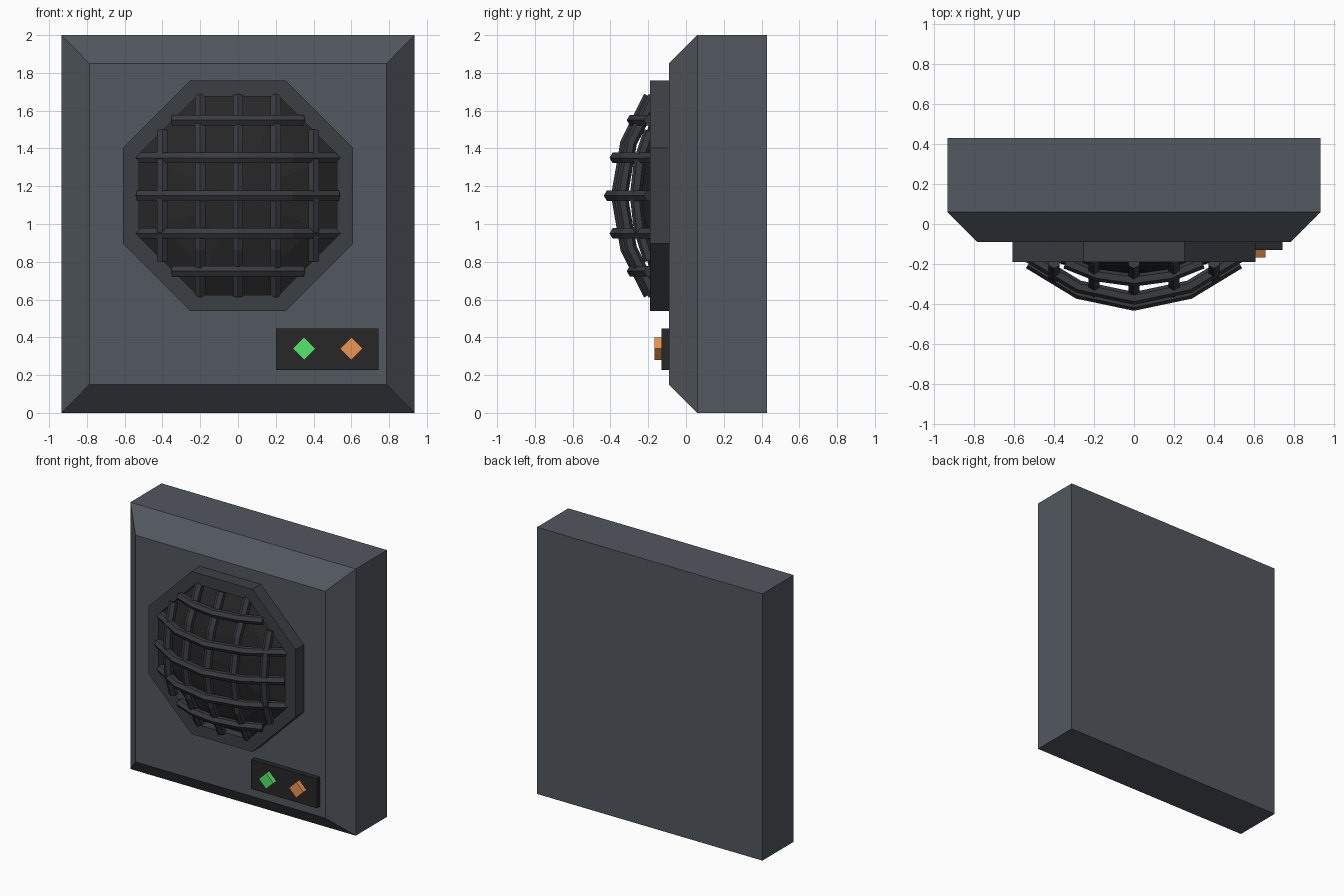
import bpy, bmesh
from math import cos, sin, pi
from mathutils import Vector

if "Cube" in bpy.data.objects:
    bpy.data.objects.remove(bpy.data.objects["Cube"])

CZ = 1.15            # height of the speaker centre
APO = 0.525          # inner apothem of the octagonal rim


def material(name, rgb):
    m = bpy.data.materials.new(name)
    m.diffuse_color = (*rgb, 1)
    m.use_nodes = True
    m.node_tree.nodes["Principled BSDF"].inputs["Base Color"].default_value = m.diffuse_color
    return m


body_mat = material("slate", (0.085, 0.097, 0.115))
rim_mat = material("dark_slate", (0.045, 0.051, 0.057))
bar_mat = material("charcoal", (0.040, 0.043, 0.050))
dark_mat = material("near_black", (0.020, 0.020, 0.021))
green_mat = material("green", (0.09, 0.80, 0.14))
orange_mat = material("orange", (0.85, 0.30, 0.085))


def loft(name, rings, mat, closed=False):
    """Skin a list of equal-length point rings; cap the ends or close the loop."""
    bm = bmesh.new()
    vs = [[bm.verts.new(p) for p in r] for r in rings]
    n = len(vs[0])
    pairs = list(zip(vs, vs[1:]))
    if closed:
        pairs.append((vs[-1], vs[0]))
    else:
        bm.faces.new(vs[0])
        bm.faces.new(vs[-1])
    for a, b in pairs:
        for i in range(n):
            j = (i + 1) % n
            bm.faces.new((a[i], a[j], b[j], b[i]))
    bmesh.ops.recalc_face_normals(bm, faces=bm.faces[:])
    me = bpy.data.meshes.new(name)
    bm.to_mesh(me)
    bm.free()
    me.materials.append(mat)
    ob = bpy.data.objects.new(name, me)
    bpy.context.collection.objects.link(ob)
    return ob


def rect(x0, x1, z0, z1, y):
    return [(x0, y, z0), (x1, y, z0), (x1, y, z1), (x0, y, z1)]


def polygon(n, r, y, turn=0.0, cx=0.0, cz=CZ):
    return [(cx + r * cos(turn + 2 * pi * i / n), y, cz + r * sin(turn + 2 * pi * i / n))
            for i in range(n)]


def octagon(apothem, y):
    return polygon(8, apothem / cos(pi / 8), y, pi / 8)


def bar(name, d, depth, vertical):
    """Six-sided bar bowed over the opening, at offset d from its centre."""
    half = min(APO, APO * 2 ** 0.5 - abs(d))
    path = []
    for t in (-1, -0.53, 0, 0.53, 1):
        u = t * half
        y = -0.19 - depth * (1 - (u * u + d * d) / 0.53 ** 2)
        path.append((u, min(y, -0.16)))
    rings = []
    for i, (u, y) in enumerate(path):
        a, b = path[max(i - 1, 0)], path[min(i + 1, 4)]
        nrm = Vector((b[1] - a[1], a[0] - b[0])).normalized()
        ring = []
        for k in range(6):
            c, s = 0.032 * cos(k * pi / 3), 0.032 * sin(k * pi / 3)
            pu, py, pd = u + nrm.x * c, y + nrm.y * c, d + s
            ring.append((pd, py, CZ + pu) if vertical else (pu, py, CZ + pd))
        rings.append(ring)
    return loft(name, rings, bar_mat)


# Housing with chamfered front
loft("housing", [rect(-0.935, 0.935, 0, 2, 0.43),
                 rect(-0.935, 0.935, 0, 2, 0.06),
                 rect(-0.787, 0.787, 0.15, 1.85, -0.09)], body_mat)

# Octagonal rim
loft("speaker_rim", [octagon(0.61, -0.085), octagon(0.61, -0.19),
                     octagon(APO, -0.19), octagon(APO, -0.085)], rim_mat, closed=True)

# Faceted speaker dome behind the grille
loft("speaker_dome", [octagon(0.535, -0.085), octagon(0.53, -0.12), octagon(0.40, -0.19),
                      octagon(0.22, -0.24), octagon(0.04, -0.26)], dark_mat)

# Grille bars
for i, d in enumerate((-0.4, -0.2, 0, 0.2, 0.4)):
    bar(f"grille_horizontal_{i + 1}", d, 0.213, False)
    bar(f"grille_vertical_{i + 1}", d, 0.175, True)

# Control panel with two indicator lights
loft("control_panel", [rect(0.20, 0.745, 0.227, 0.447, -0.085),
                       rect(0.20, 0.745, 0.227, 0.447, -0.13)], dark_mat)
for name, x, mat in (("green_light", 0.35, green_mat), ("orange_light", 0.60, orange_mat)):
    loft(name, [polygon(4, 0.06, y, 0, x, 0.34) for y in (-0.12, -0.168)], mat)
